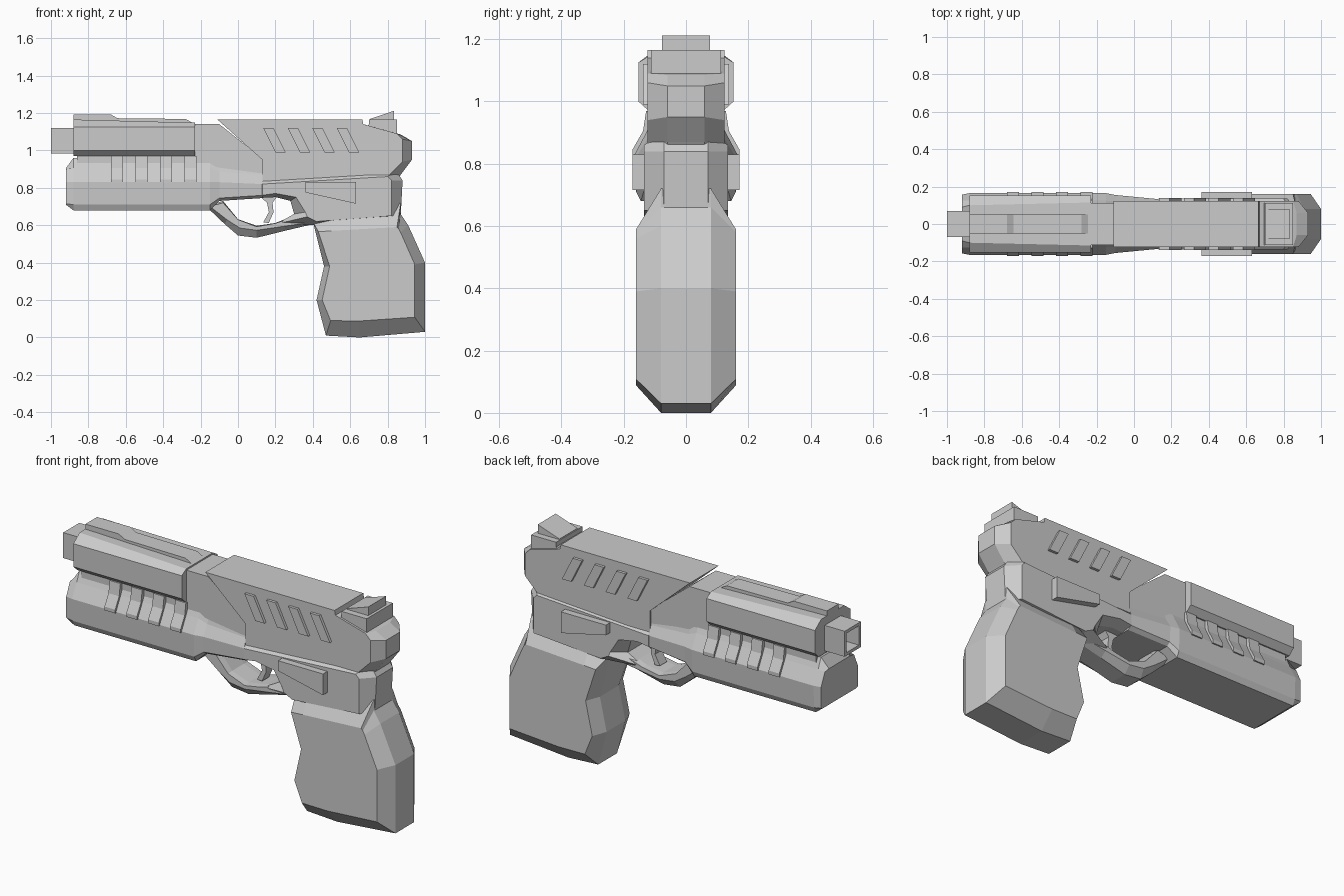
import bpy, bmesh


def loft(name, rings):
    """Skin a list of equal-length point rings and cap both ends."""
    bm = bmesh.new()
    vs = [[bm.verts.new(p) for p in r] for r in rings]
    n = len(rings[0])
    for a, b in zip(vs, vs[1:]):
        for i in range(n):
            j = (i + 1) % n
            bm.faces.new((a[i], a[j], b[j], b[i]))
    bm.faces.new(vs[0])
    bm.faces.new(vs[-1])
    bmesh.ops.recalc_face_normals(bm, faces=bm.faces)
    me = bpy.data.meshes.new(name)
    bm.to_mesh(me)
    bm.free()
    ob = bpy.data.objects.new(name, me)
    bpy.context.collection.objects.link(ob)
    return ob


def slab(name, core, w, side=None, a=0.0):
    """Symmetric x-z profile; core at y=+-a, optional inset side at y=+-w."""
    layers = [(-w, side), (-a, core), (a, core), (w, side)] if side else [(-w, core), (w, core)]
    return loft(name, [[(x, y, z) for x, z in prof] for y, prof in layers])


def ring(x, half):
    """Mirror a half y-z section into a closed ring at x."""
    return [(x, y, z) for y, z in half] + [(x, -y, z) for y, z in reversed(half)]


# Grip
slab("grip",
     [(.40, .62), (.46, .38), (.42, .20), (.47, .01), (.65, 0), (1, .03), (1, .40), (.91, .60), (.87, .66), (.87, .72), (.5, .72)],
     .16,
     [(.43, .565), (.49, .38), (.45, .20), (.495, .09), (.65, .088), (.945, .108), (.945, .39), (.87, .56), (.86, .58), (.85, .59), (.5, .57)],
     .08)

# Receiver above the grip
slab("receiver",
     [(.10, .745), (.20, .75), (.28, .73), (.30, .66), (.20, .605), (.40, .60), (.87, .65), (.88, .84), (.84, .90), (.13, .90)],
     .135,
     [(.13, .76), (.20, .77), (.31, .75), (.36, .67), (.37, .645), (.42, .62), (.82, .65), (.82, .84), (.80, .86), (.13, .82)],
     .07)

# Rear slide with chamfered back
slab("slide",
     [(-.11, 1.165), (.665, 1.165), (.67, 1.14), (.87, 1.085), (.93, 1.05), (.93, .95), (.87, .87), (.85, .84), (.13, .82), (.13, .95)],
     .123,
     [(-.11, 1.165), (.665, 1.165), (.67, 1.14), (.85, 1.09), (.88, 1.06), (.88, .94), (.81, .87), (.80, .84), (.13, .82), (.13, .95)],
     .06)

# Middle frame and barrel core
slab("mid_frame", [(-.86, 1.10), (-.24, 1.14), (-.10, 1.14), (.14, .95), (.14, .76), (-.10, .75), (-.86, .85)], .113)

# Under-barrel housing
low = [(.16, .71), (.165, .83), (.125, .905), (.10, .96)]
loft("under_barrel", [
    ring(-.92, [(.145, .71), (.157, .715), (.157, .83), (.125, .90), (.09, .905)]),
    ring(-.88, [(.145, .68)] + low),
    ring(-.15, [(.145, .68)] + low),
    ring(-.10, [(.13, .73), (.15, .745), (.155, .83), (.12, .885), (.10, .95)]),
    ring(.13, [(.11, .745), (.133, .76), (.133, .82), (.115, .87), (.10, .93)])])

# Ribs over the housing
for i in range(4):
    x = -.68 + .131 * i
    sec = [(.172, .825), (.172, .845), (.138, .905), (.128, .97)]
    loft(f"rib_{i + 1}", [ring(x, sec), ring(x + .064, sec)])

# Barrel shroud and top rail
sec = [(.12, .97), (.153, 1.0), (.153, 1.125), (.10, 1.165)]
loft("barrel_shroud", [ring(-.88, sec), ring(-.23, [(.12, .97), (.153, 1.0), (.153, 1.125), (.115, 1.148)])])
slab("top_rail", [(-.88, 1.14), (-.88, 1.192), (-.68, 1.192), (-.645, 1.172), (-.28, 1.168), (-.23, 1.14)], .05)

# Hollow square muzzle


def square(x, r):
    return ring(x, [(r, 1.052 - r), (r, 1.052 + r)])


loft("muzzle", [square(-.86, .069), square(-1, .069), square(-1, .052), square(-.90, .052)])

# Trigger guard
slab("trigger_guard",
     [(-.17, .70), (-.07, .605), (0, .545), (.10, .533), (.25, .57), (.42, .61),
      (.32, .66), (.20, .612), (.10, .597), (0, .632), (-.08, .73)],
     .085,
     [(-.15, .70), (-.06, .63), (.01, .585), (.10, .573), (.25, .595), (.42, .62),
      (.32, .65), (.20, .610), (.10, .592), (0, .630), (-.08, .72)],
     .05)

# Trigger
slab("trigger", [(.10, .77), (.155, .72), (.165, .67), (.135, .615), (.165, .612), (.19, .67), (.185, .72), (.22, .77)], .03)

# Slanted raised bars on the slide
for i in range(4):
    x = .135 + .131 * i
    slab(f"slide_bar_{i + 1}", [(x, 1.12), (x + .055, 1.12), (x + .12, .99), (x + .065, .99)], .138)

# Side plates
slab("side_plates", [(.36, .83), (.63, .83), (.63, .715), (.36, .775)], .172)

# Rear sight
slab("sight_base", [(.67, 1.10), (.70, 1.14), (.70, 1.165), (.85, 1.165), (.85, 1.07)], .112)
slab("sight_wedge", [(.705, 1.15), (.705, 1.168), (.835, 1.212), (.835, 1.15)], .077)
